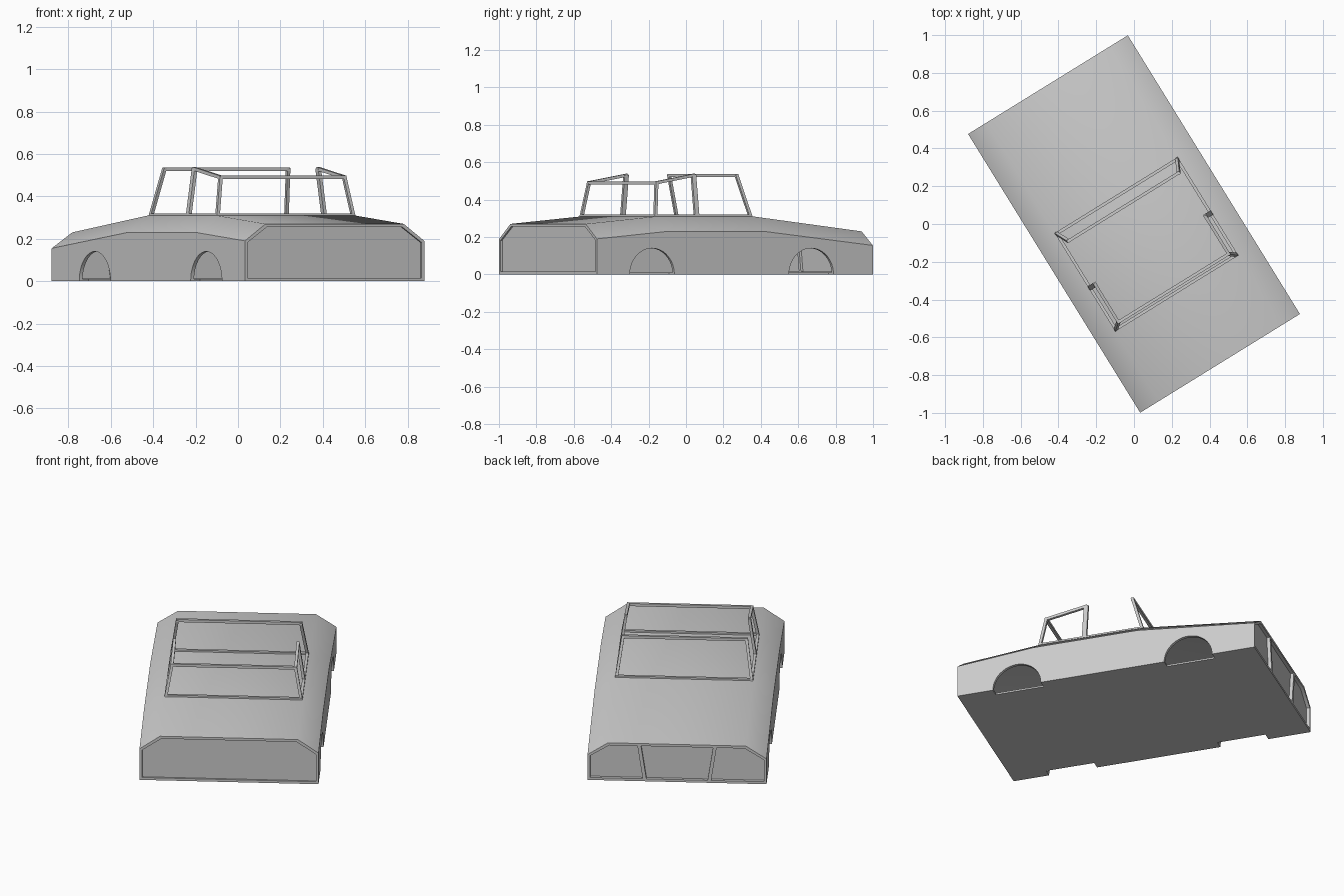
import bpy, bmesh, math
from mathutils import Vector, Matrix

if "Cube" in bpy.data.objects:
    bpy.data.objects.remove(bpy.data.objects["Cube"])

ANGLE = math.radians(31.7)   # whole car is turned about z
HW, TW = 0.497, 0.383        # half width at the side edge and at the top edge
# stations: length position, side edge height, top height
STATIONS = [(-0.867, 0.19, 0.27), (-0.424, 0.23, 0.31), (-0.165, 0.23, 0.31),
            (0.184, 0.23, 0.31), (0.867, 0.155, 0.23)]


def make(name, bm):
    bmesh.ops.recalc_face_normals(bm, faces=bm.faces)
    me = bpy.data.meshes.new(name)
    bm.to_mesh(me)
    bm.free()
    ob = bpy.data.objects.new(name, me)
    ob.rotation_euler.z = ANGLE
    bpy.context.collection.objects.link(ob)
    return ob


def section(e, t, inset=0.0, base=0.0):
    w, c = HW - inset, TW - inset * 0.5
    e, t = e - inset * 0.5, t - inset
    return [(-w, base), (-w, e), (-c, t), (c, t), (w, e), (w, base)]


def loft(name, rings):
    """Skin a list of (y, [(x, z), ...]) sections and cap both ends."""
    bm = bmesh.new()
    loops = [[bm.verts.new((x, y, z)) for x, z in pts] for y, pts in rings]
    n = len(loops[0])
    for a, b in zip(loops, loops[1:]):
        for i in range(n):
            j = (i + 1) % n
            bm.faces.new((a[i], a[j], b[j], b[i]))
    bm.faces.new(loops[0])
    bm.faces.new(loops[-1][::-1])
    return make(name, bm)


def prism(name, pts, y0, y1):
    return loft(name, [(y0, pts), (y1, pts)])


def cut(ob, cutter):
    m = ob.modifiers.new("cut", 'BOOLEAN')
    m.operation, m.solver, m.object = 'DIFFERENCE', 'EXACT', cutter
    bpy.context.view_layer.objects.active = ob
    bpy.ops.object.modifier_apply(modifier=m.name)


def bars(name, segments, sx=0.016, sy=0.016):
    """Square bars between point pairs, joined as one mesh."""
    bm = bmesh.new()
    for a, b in segments:
        a, b = Vector(a), Vector(b)
        d = b - a
        ref = Vector((1, 0, 0)) if abs(d.x) < d.length * 0.7 else Vector((0, 1, 0))
        zx = d.normalized()
        yx = zx.cross(ref).normalized()
        rot = Matrix((yx.cross(zx), yx, zx)).transposed().to_4x4()
        scale = Matrix.Diagonal((sx, sy, d.length + 0.012, 1))
        bmesh.ops.create_cube(bm, size=1, matrix=Matrix.Translation((a + b) / 2) @ rot @ scale)
    return make(name, bm)


# Body in two halves, meeting at the door line
halves = [loft("front_body", [(y, section(e, t)) for y, e, t in STATIONS[:3]]),
          loft("rear_body", [(y, section(e, t)) for y, e, t in STATIONS[2:]])]

# Cutters: hollow inside, wheel arches, end openings
inner = [(max(-0.827, min(0.827, y)), section(e, t, 0.018, 0.01)) for y, e, t in STATIONS]
cutters = [loft("hollow_cutter", inner)]
for side in (-1, 1):
    for y in (-0.52, 0.48):
        bm = bmesh.new()
        bmesh.ops.create_cone(bm, cap_ends=True, segments=48, radius1=0.14, radius2=0.14, depth=0.12,
                              matrix=Matrix.Translation((side * 0.505, y, 0)) @ Matrix.Rotation(math.pi / 2, 4, 'Y'))
        cutters.append(make("arch_cutter", bm))
cutters.append(prism("end_cutter", section(0.19, 0.27, 0.015, 0.015), -0.9, -0.81))
B, T, E = 0.015, 0.215, 0.148
cutters.append(prism("grille_cutter", [(-0.17, B), (-0.2, T), (0.2, T), (0.17, B)], 0.81, 0.9))
for s in (-1, 1):
    pts = [(0.19, B), (0.22, T), (0.376, T), (0.482, E), (0.482, B)]
    cutters.append(prism("grille_cutter", [(s * x, z) for x, z in pts], 0.81, 0.9))

for c in cutters:
    c.hide_render = True
for h in halves:
    for c in cutters:
        cut(h, c)
    bpy.ops.object.select_all(action='DESELECT')
    h.select_set(True)
    bpy.context.view_layer.objects.active = h
    bpy.ops.object.shade_smooth_by_angle(angle=math.radians(42))
for c in cutters:
    bpy.data.objects.remove(c, do_unlink=True)

# Recessed end panels
prism("front_panel", section(0.19, 0.27, 0.012, 0.012), -0.857, -0.847)
prism("rear_panel", section(0.155, 0.23, 0.012, 0.012), 0.84, 0.848)

# Cabin frames
b, t = 0.375, 0.343           # half width at base and top
ZB = 0.312
yw, yw2, yp, yr, yr2 = 0.172, 0.106, -0.165, -0.424, -0.398


def hoop(name, y0, y1, z1):
    p = [(-b, y0, ZB), (-t, y1, z1), (t, y1, z1), (b, y0, ZB)]
    bars(name, [(p[i], p[(i + 1) % 4]) for i in range(4)])


hoop("tall_window_frame", yw, yw2, 0.528)
hoop("low_window_frame", yr, yr2, 0.49)
for s, side in ((-1, "left"), (1, "right")):
    bars(side + "_side_frame", [((s * t, yp, 0.53), (s * t, yr2, 0.49)),
                                ((s * b, yw, ZB), (s * b, yr, ZB))])
    bars(side + "_door_pillar", [((s * b, yp, ZB), (s * t, yp, 0.527))], 0.016, 0.026)
